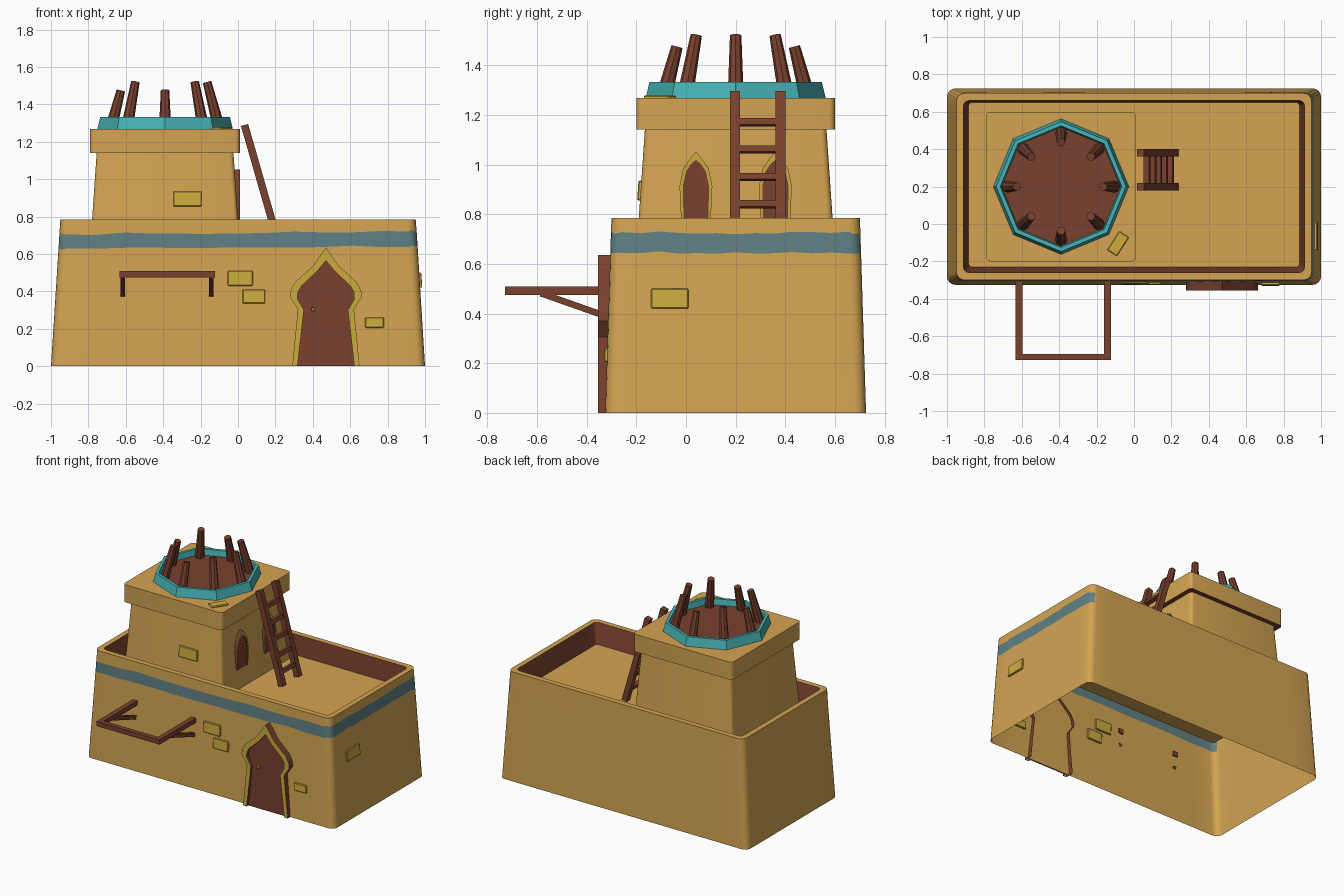
import bpy, bmesh, math, random
from mathutils import Vector, Matrix, Euler

if "Cube" in bpy.data.objects:
    bpy.data.objects.remove(bpy.data.objects["Cube"])

random.seed(4)


def material(name, r, g, b):
    m = bpy.data.materials.new(name)
    lin = [((c / 255 + 0.055) / 1.055) ** 2.4 for c in (r, g, b)]
    m.diffuse_color = (*lin, 1)
    m.use_nodes = True
    m.node_tree.nodes["Principled BSDF"].inputs["Base Color"].default_value = m.diffuse_color
    return m


CLAY = material("clay", 211, 164, 82)
WOOD = material("brown_wood", 121, 65, 46)
YELLOW = material("yellow_brick", 204, 171, 62)
BLUE = material("faded_blue", 95, 128, 132)
TEAL = material("teal", 72, 180, 182)


def finish(name, bm, mats):
    me = bpy.data.meshes.new(name)
    bm.to_mesh(me)
    bm.free()
    for m in mats:
        me.materials.append(m)
    ob = bpy.data.objects.new(name, me)
    bpy.context.collection.objects.link(ob)
    return ob


def round_rect(cx, cy, hx, hy, r, z, side=1, seg=4):
    """Counter-clockwise rounded rectangle, straight sides cut into pieces."""
    pts = []
    for k, (sx, sy) in enumerate([(1, 1), (-1, 1), (-1, -1), (1, -1)]):
        c = Vector((cx + sx * (hx - r), cy + sy * (hy - r), z))
        arc = [c + Vector((math.cos(a), math.sin(a), 0)) * r
               for a in [(k + i / seg) * math.pi / 2 for i in range(seg + 1)]]
        if pts:
            last = pts[-1].copy()
            pts += [last.lerp(arc[0], i / side) for i in range(1, side)]
        pts += arc
    last, first = pts[-1].copy(), pts[0]
    pts += [last.lerp(first, i / side) for i in range(1, side)]
    return pts


def loft(name, rings, mats, rule, top=True, bottom=False):
    """Skin between rings; rule(level, face) gives the material index."""
    bm = bmesh.new()
    vs = [[bm.verts.new(p) for p in ring] for ring in rings]
    n = len(vs[0])
    for lv in range(len(vs) - 1):
        a, b = vs[lv], vs[lv + 1]
        for i in range(n):
            j = (i + 1) % n
            f = bm.faces.new((a[i], a[j], b[j], b[i]))
            f.normal_update()
            f.material_index = rule(lv, f)
    if top:
        f = bm.faces.new(vs[-1])
        f.material_index = rule(len(vs) - 1, f)
    if bottom:
        bm.faces.new(vs[0][::-1])
    return finish(name, bm, mats)


def box(name, loc, size, mat, rot=(0, 0, 0), bevel=0):
    bm = bmesh.new()
    bmesh.ops.create_cube(bm, size=1, matrix=Matrix.Diagonal((*size, 1)))
    if bevel:
        bmesh.ops.bevel(bm, geom=bm.edges[:], offset=bevel, segments=1, affect='EDGES')
    bm.transform(Matrix.Translation(loc) @ Euler(rot).to_matrix().to_4x4())
    return finish(name, bm, [mat])


def beam(name, a, b, w, h, mat=WOOD):
    a, b = Vector(a), Vector(b)
    rot = (b - a).to_track_quat('Z', 'Y').to_euler()
    return box(name, (a + b) / 2, (w, h, (b - a).length), mat, rot)


def arch(name, outer, inner, front, panel, back, place):
    """Mirrored arch: yellow frame face, brown edges and recessed brown panel."""
    def full(half):
        return [(-u, v) for u, v in half] + [(u, v) for u, v in half[-2::-1]]
    bm = bmesh.new()
    loops = [[bm.verts.new(place(u, v, d)) for u, v in full(p)]
             for p, d in ((outer, back), (outer, front), (inner, front), (inner, panel))]
    for k in range(3):
        for i in range(len(loops[0]) - 1):
            f = bm.faces.new((loops[k][i], loops[k][i + 1], loops[k + 1][i + 1], loops[k + 1][i]))
            f.material_index = 1 if k == 1 else 0
    bm.faces.new(loops[3])
    bmesh.ops.recalc_face_normals(bm, faces=bm.faces[:])
    return finish(name, bm, [WOOD, YELLOW])


# main house: open-bottomed tapering walls, painted band, parapet and roof
def wall_ring(z):
    t = z / 0.785
    return round_rect(0, 0.2, 1 - 0.05 * t, 0.525 - 0.025 * t, 0.045, z, side=12)


def band_edge(z):
    ring = wall_ring(z)
    for p in ring:
        p.z += 0.01 * p.x + random.uniform(-0.006, 0.006)
    return ring


def house_rule(level, f):
    if level == 1 and (f.normal.y < -0.5 or f.normal.x > 0.3):
        return 1
    return 2 if level == 4 else 0


loft("house_walls_and_roof",
     [wall_ring(0), band_edge(0.635), band_edge(0.715), wall_ring(0.785),
      round_rect(0, 0.2, 0.912, 0.46, 0.03, 0.785, side=12),
      round_rect(0, 0.21, 0.885, 0.44, 0.02, 0.64, side=12)],
     [CLAY, BLUE, WOOD], house_rule)

# tower and its overhanging cap
TX, TY = -0.39, 0.2
loft("tower", [round_rect(TX, TY, 0.40, 0.40, 0.025, 0.64),
               round_rect(TX, TY, 0.365, 0.365, 0.025, 1.15)],
     [CLAY], lambda lv, f: 0, top=False)
loft("tower_cap", [round_rect(TX, TY, 0.365, 0.365, 0.025, 1.14),
                   round_rect(TX, TY, 0.40, 0.40, 0.025, 1.14),
                   round_rect(TX, TY, 0.40, 0.40, 0.025, 1.268)],
     [CLAY, WOOD], lambda lv, f: 1 if lv == 0 else 0)


# octagonal teal ring with wooden lid
def octagon(r, z):
    return [Vector((TX + r * math.cos(i * math.pi / 4), TY + r * math.sin(i * math.pi / 4), z))
            for i in range(8)]


loft("roof_ring", [octagon(0.363, 1.265), octagon(0.347, 1.332),
                   octagon(0.325, 1.332), octagon(0.318, 1.29)],
     [TEAL, WOOD], lambda lv, f: 1 if lv == 3 else 0)

# eight stakes leaning inward
for i in range(8):
    a = i * math.pi / 4
    out = Vector((math.cos(a), math.sin(a), 0))
    ztop = 1.475 if i in (2, 4, 6) else 1.52
    foot = Vector((TX, TY, 1.28)) + out * 0.287
    tip = Vector((TX, TY, ztop)) + out * (0.287 - 0.26 * (ztop - 1.28))
    bm = bmesh.new()
    bmesh.ops.create_cone(bm, cap_ends=True, segments=8, radius1=0.032, radius2=0.023,
                          depth=(tip - foot).length)
    bm.transform(Matrix.Translation((foot + tip) / 2)
                 @ (tip - foot).to_track_quat('Z', 'Y').to_matrix().to_4x4())
    finish("roof_stake", bm, [WOOD])

# front door with knob
arch("front_door",
     [(0.18, 0), (0.15, 0.305), (0.193, 0.37), (0.188, 0.405), (0.165, 0.45), (0.07, 0.535), (0, 0.635)],
     [(0.152, 0), (0.118, 0.30), (0.152, 0.36), (0.15, 0.395), (0.13, 0.43), (0.05, 0.505), (0, 0.565)],
     0.355, 0.335, 0.29, lambda u, v, d: (0.47 + u, -d, v))
box("door_knob", (0.402, -0.34, 0.305), (0.02, 0.02, 0.02), YELLOW, bevel=0.004)

# two arched tower windows on the right side
for yc in (0.04, 0.36):
    arch("tower_window",
         [(0.06, 0), (0.066, 0.13), (0.052, 0.2), (0.022, 0.245), (0, 0.27)],
         [(0.05, 0), (0.053, 0.13), (0.04, 0.19), (0.02, 0.22), (0, 0.237)],
         0.012, 0.006, -0.05, lambda u, v, d: (d, yc + u, 0.782 + v))

# exposed bricks, tilted with the walls
for x, z, w, h in ((0.012, 0.47, 0.135, 0.08), (0.085, 0.373, 0.12, 0.075), (0.73, 0.233, 0.10, 0.055)):
    box("front_brick", (x, -0.325 + 0.032 * z, z), (w, 0.024, h), YELLOW, (-0.032, 0, 0), 0.004)
box("side_brick", (1 - 0.064 * 0.46, -0.065, 0.46), (0.024, 0.15, 0.08), YELLOW, (0, -0.064, 0), 0.004)
box("tower_brick", (-0.27, -0.182, 0.895), (0.15, 0.024, 0.08), YELLOW, (-0.069, 0, 0), 0.004)
box("cap_brick", (-0.085, -0.105, 1.268), (0.12, 0.062, 0.02), YELLOW, (0, 0, math.radians(57)), 0.004)

# awning frame: arms, struts and crossbar
for x in (-0.615, -0.142):
    box("awning_arm", (x, -0.505, 0.492), (0.036, 0.41, 0.034), WOOD)
    beam("awning_strut", (x, -0.585, 0.482), (x, -0.31, 0.385), 0.024, 0.026)
box("awning_crossbar", (-0.3785, -0.711, 0.492), (0.509, 0.034, 0.034), WOOD)

# ladder leaning on the tower
foot, head = Vector((0.22, 0, 0.645)), Vector((0.035, 0, 1.29))
for y in (0.198, 0.38):
    off = Vector((0, y, 0))
    beam("ladder_rail", foot + off, head + off, 0.04, 0.04)
for z in (0.73, 0.84, 0.95, 1.06, 1.17):
    p = foot.lerp(head, (z - foot.z) / (head.z - foot.z))
    box("ladder_rung", (p.x, 0.289, z), (0.03, 0.16, 0.026), WOOD, (0, -0.28, 0))

# smooth the rounded wall corners, keep real edges sharp
for ob in bpy.context.collection.objects:
    ob.select_set(True)
    bpy.context.view_layer.objects.active = ob
bpy.ops.object.shade_smooth_by_angle(angle=math.radians(30))
